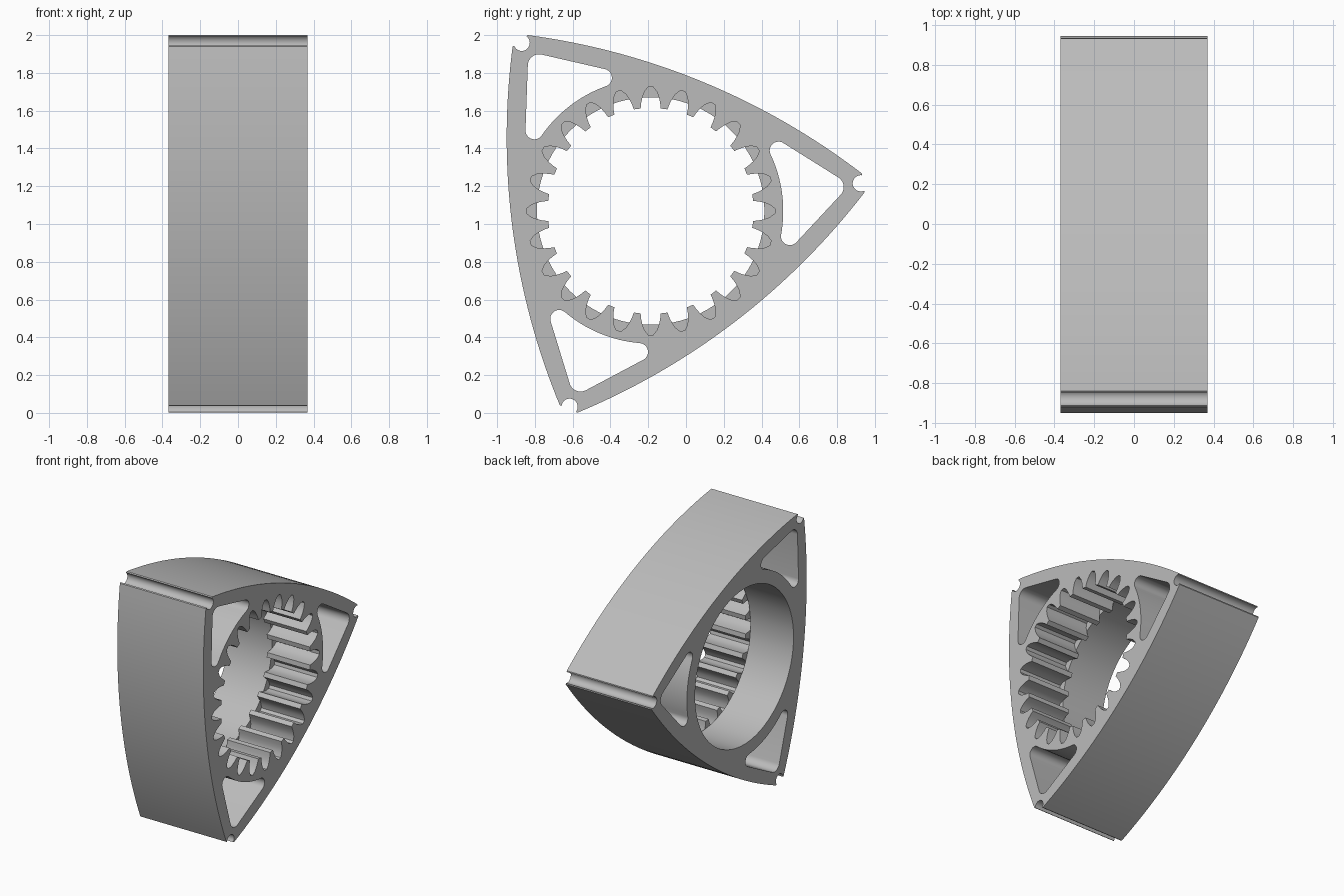
import bpy, bmesh
from math import radians, cos, sin, atan2, hypot, sqrt, pi

cube = bpy.data.objects.get("Cube")
if cube:
    bpy.data.objects.remove(cube, do_unlink=True)

# Main dimensions
HALF = 0.368            # half thickness along x
CY, CZ = -0.187, 1.069  # shaft centre
APEX = radians(7.5)     # direction of the first apex
BORE = 0.602
TEETH = 24
PITCH = 2 * pi / TEETH


def polar(r, a):
    return (r * cos(a), r * sin(a))


def arc(cx, cy, r, a0, a1, n):
    return [(cx + r * cos(a0 + (a1 - a0) * i / n),
             cy + r * sin(a0 + (a1 - a0) * i / n)) for i in range(n + 1)]


def turn(pts, a):
    return [(u * cos(a) - v * sin(a), u * sin(a) + v * cos(a)) for u, v in pts]


# Outline: one seal notch and one bowed flank, repeated three times
def outline():
    corner_r, corner_a, bulge = 1.136, radians(2.55), 0.737
    notch_r, notch_c = 0.043, 1.122
    edge_u = corner_r * cos(corner_a)
    open_a = atan2(sqrt(notch_r ** 2 - (edge_u - notch_c) ** 2), edge_u - notch_c)
    notch = arc(notch_c, 0, notch_r, -open_a, open_a - 2 * pi, 16)
    notch = [polar(corner_r, -corner_a)] + notch

    span = pi / 3 - corner_a
    chord, half = corner_r * cos(span), corner_r * sin(span)
    sag = bulge - chord
    big = (half ** 2 + sag ** 2) / (2 * sag)
    sweep = atan2(half, big - sag)
    flank = arc(bulge - big, 0, big, -sweep, sweep, 32)[:-1]
    part = notch + turn(flank, pi / 3)
    return [p for k in range(3) for p in turn(part, APEX + k * 2 * pi / 3)]


# Lightening pocket: rounded triangle with an inner edge concentric to the bore
def pocket(k):
    slope = radians(50.6)
    cu, cv, cr = 0.713, 0.229, 0.047
    ca, inner = atan2(cv, cu), hypot(cu, cv) - cr
    upper = arc(0.97, 0, 0.06, 0, slope, 6)
    upper += arc(cu, cv, cr, slope, ca + pi, 12)
    upper += [polar(inner, ca * (1 - i / 8)) for i in range(1, 9)]
    lower = [(u, -v) for u, v in upper[-2:0:-1]]
    return turn(upper + lower, APEX + k * 2 * pi / 3)


bm = bmesh.new()


def ring(pts, x):
    return [bm.verts.new((x, CY + u, CZ + v)) for u, v in pts]


def walls(a, b):
    for i in range(len(a)):
        j = (i + 1) % len(a)
        bm.faces.new((a[i], a[j], b[j], b[i]))


def cap(loops):
    edges = []
    for vs in loops:
        for i in range(len(vs)):
            pair = (vs[i - 1], vs[i])
            edges.append(bm.edges.get(pair) or bm.edges.new(pair))
    bmesh.ops.triangle_fill(bm, use_beauty=True, edges=edges)


# Half of one tooth gap as (radius, half angle); the third point lies on the bore
gap = [(0.545, 5.6), (0.575, 5.0), (BORE, 4.2), (0.632, 3.0), (0.657, 1.1)]
tooth_gap = [(r, -radians(a)) for r, a in gap] + [(r, radians(a)) for r, a in gap[::-1]]
gear_pts, bore_pts = [], []
for k in range(TEETH):
    a = k * PITCH
    gear_pts += [polar(r, a + d) for r, d in tooth_gap]
    cross = radians(gap[2][1])
    bore_pts += [polar(BORE, a + d) for d in (-cross, 0, cross, PITCH / 2)]

# Side walls of the body and pockets
front, back = [], []
for pts in [outline()] + [pocket(k) for k in range(3)]:
    front.append(ring(pts, HALF))
    back.append(ring(pts, -HALF))
    walls(front[-1], back[-1])

# Internal gear in one half, plain bore in the other
gear_front, gear_mid = ring(gear_pts, HALF), ring(gear_pts, 0)
bore_back = ring(bore_pts, -HALF)
bore_mid = ring(bore_pts, 0)
for k in range(TEETH):          # share the points where both profiles cross
    for b, g in ((0, 2), (2, 7)):
        old = bore_mid[4 * k + b]
        bore_mid[4 * k + b] = gear_mid[10 * k + g]
        bm.verts.remove(old)
walls(gear_front, gear_mid)
walls(bore_mid, bore_back)

# Shoulder faces between gear and bore: gap floors and tooth ends
for k in range(TEETH):
    g, b = 10 * k, 4 * k
    bm.faces.new(gear_mid[g + 2:g + 8] + [bore_mid[b + 1]])
    end = [gear_mid[(g + i) % len(gear_mid)] for i in range(7, 13)]
    bm.faces.new(end + [bore_mid[b + 3]])

# Flat end faces
cap(front + [gear_front])
cap(back + [bore_back])
bmesh.ops.recalc_face_normals(bm, faces=bm.faces)

mesh = bpy.data.meshes.new("rotor_body")
bm.to_mesh(mesh)
bm.free()
rotor = bpy.data.objects.new("rotor_body", mesh)
bpy.context.collection.objects.link(rotor)

# Plain grey metal
grey = bpy.data.materials.new("light_grey_metal")
grey.use_nodes = True
colour = (0.5, 0.5, 0.5, 1)
grey.diffuse_color = colour
grey.node_tree.nodes["Principled BSDF"].inputs["Base Color"].default_value = colour
mesh.materials.append(grey)

bpy.ops.object.select_all(action="DESELECT")
rotor.select_set(True)
bpy.context.view_layer.objects.active = rotor
bpy.ops.object.shade_smooth_by_angle(angle=radians(25))
